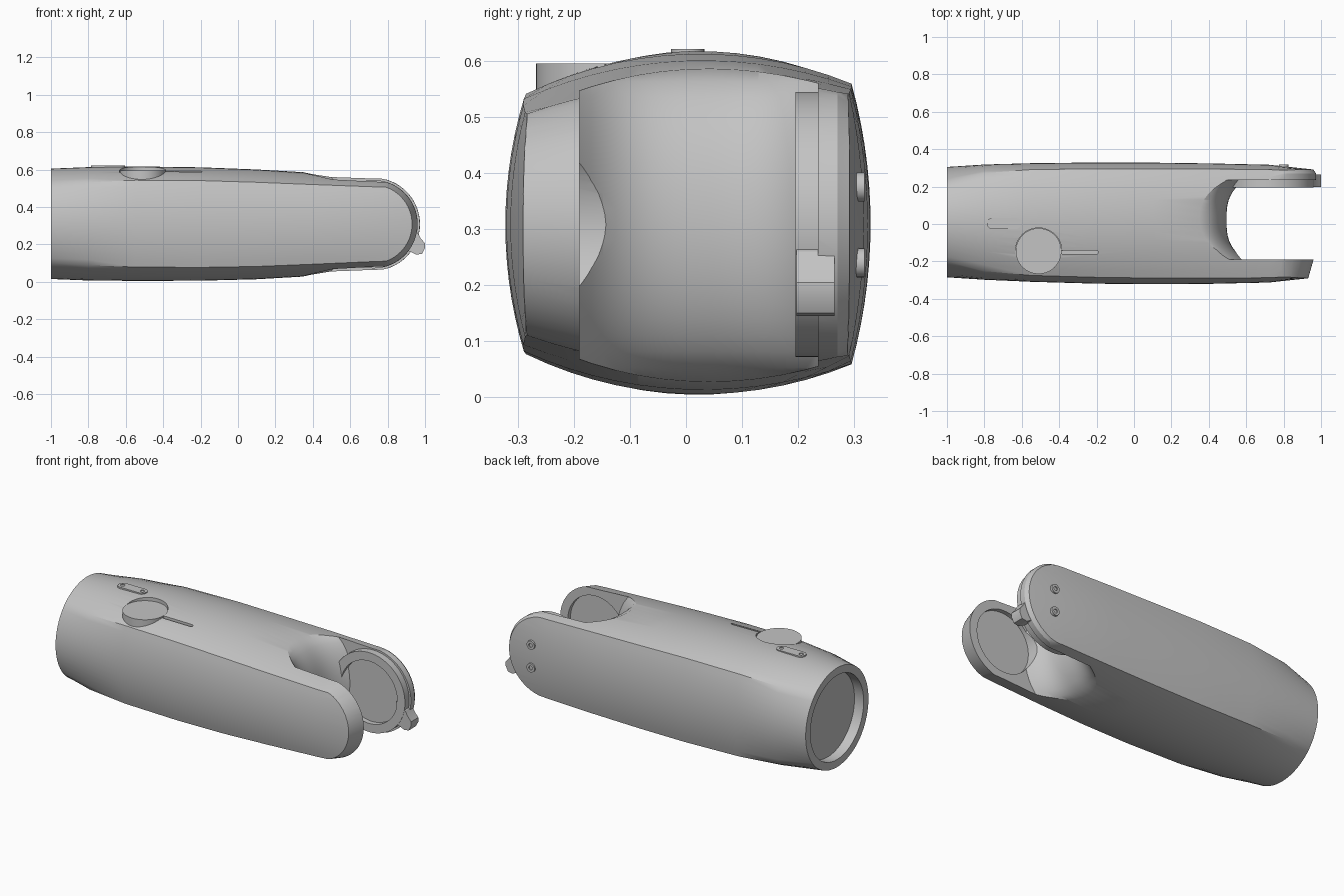
import bpy, bmesh, math
from math import pi, sin, cos, sqrt

old = bpy.data.objects.get("Cube")
if old:
    bpy.data.objects.remove(old, do_unlink=True)

grey = bpy.data.materials.new("satin_grey")
grey.use_nodes = True
GREY = (0.55, 0.55, 0.55, 1)
grey.diffuse_color = GREY
grey.node_tree.nodes["Principled BSDF"].inputs["Base Color"].default_value = GREY


def loft(name, rings):
    """Closed solid skinned through rings of equal point count."""
    bm = bmesh.new()
    rows = [[bm.verts.new(p) for p in ring] for ring in rings]
    n = len(rows[0])
    for a, b in zip(rows, rows[1:]):
        for i in range(n):
            j = (i + 1) % n
            bm.faces.new((a[i], a[j], b[j], b[i]))
    bm.faces.new(rows[0])
    bm.faces.new(rows[-1])
    bmesh.ops.recalc_face_normals(bm, faces=bm.faces)
    me = bpy.data.meshes.new(name)
    bm.to_mesh(me)
    bm.free()
    me.materials.append(grey)
    ob = bpy.data.objects.new(name, me)
    bpy.context.collection.objects.link(ob)
    return ob


def prism(name, pts, lo, hi, axis):
    """Extrude a 2D outline along x, y or z."""
    place = {"x": lambda p, d: (d, p[0], p[1]),
             "y": lambda p, d: (p[0], d, p[1]),
             "z": lambda p, d: (p[0], p[1], d)}[axis]
    return loft(name, [[place(p, d) for p in pts] for d in (lo, hi)])


def circle(u, v, r, n=64):
    return [(u + r * cos(2 * pi * i / n), v + r * sin(2 * pi * i / n)) for i in range(n)]


def stadium(u, v, half, r, n=12):
    pts = []
    for s in (1, -1):
        for i in range(n + 1):
            a = -pi / 2 + pi * i / n
            pts.append((u + s * (half + r * cos(a)), v + s * r * sin(a)))
    return pts


def cut(target, cutter, op="DIFFERENCE"):
    mod = target.modifiers.new("cut", "BOOLEAN")
    mod.operation, mod.solver, mod.object = op, "EXACT", cutter
    bpy.context.view_layer.objects.active = target
    bpy.ops.object.modifier_apply(modifier=mod.name)
    bpy.data.objects.remove(cutter, do_unlink=True)


def arc(p, q, sag, n=14):
    """Circular arc from p towards q, bulging to the right of travel."""
    dx, dy = (q[0] - p[0]) / 2, (q[1] - p[1]) / 2
    c = sqrt(dx * dx + dy * dy)
    R, half = (c * c + sag * sag) / (2 * sag), 2 * math.atan(sag / c)
    out = []
    for i in range(n):
        a = half * (2 * i / n - 1)
        t, b = R * sin(a) / c, (R * cos(a) - R + sag) / c
        out.append((p[0] + dx + dx * t + dy * b, p[1] + dy + dy * t - dx * b))
    return out


# Tube body: x, y centre, z centre, corner width, front and back corner height, width, height
SECTIONS = [(-1.0, .01, .31, .21, .21, .21, .295, .295),
            (-.8, .01, .31, .262, .222, .23, .308, .303),
            (-.55, .008, .311, .283, .232, .245, .317, .306),
            (-.2, .005, .309, .29, .232, .25, .324, .303),
            (.1, .003, .307, .292, .225, .247, .325, .293),
            (.4, .002, .307, .292, .213, .242, .322, .275),
            (.72, .002, .308, .289, .2, .234, .315, .256),
            (1.0, .002, .308, .275, .19, .23, .285, .25)]
rings = []
for x, cy, cz, w, hf, hb, W, H in SECTIONS:
    cs = [(-w, -hf), (w, -hb), (w, hb), (-w, hf)]
    sag = [H - (hf + hb) / 2, W - w] * 2
    ring = [p for k in range(4) for p in arc(cs[k], cs[(k + 1) % 4], sag[k])]
    rings.append([(x, cy + y, cz + z) for y, z in ring])
body = loft("body", rings)

# Rounded, chamfered prong ends
HX, HZ = .725, .308
rings = []
for y, r in ((-.4, .16), (-.285, .208), (-.18, .238), (.27, .248), (.29, .235), (.4, .17)):
    half = [(HX + r * cos(a), HZ + r * sin(a)) for a in (pi * i / 32 - pi / 2 for i in range(33))]
    outline = half + [(.1, HZ + .4), (-1.2, HZ + .4), (-1.2, HZ - .4), (.1, HZ - .4)]
    rings.append([(px, y, pz) for px, pz in outline])
cut(body, loft("end_shape", rings), "INTERSECT")

# Slot between the prongs, with a convex saddle floor
rings = []
for i in range(25):
    dz = -.34 + .68 * i / 24
    left = .32 + .175 * sqrt(max(0, 1 - (dz / .285) ** 2))
    edge = []
    for k in range(21):
        u = k / 10 - 1
        edge.append((left + .095 * abs(u) ** 3, .0225 + .2125 * u, HZ + dz))
    rings.append(edge + [(1.2, .235, HZ + dz), (1.2, -.19, HZ + dz)])
cut(body, loft("slot", rings))

# Recesses: open end, front prong pocket, button seat, slider groove
cut(body, prism("end_recess", circle(.01, .31, .25), -1.1, -.94, "x"))
cut(body, prism("pocket", circle(HX, HZ, .185), -.215, -.1, "y"))
cut(body, prism("button_seat", circle(-.51, -.145, .124), .585, .8, "z"))
cut(body, prism("groove", stadium(-.29, -.152, .09, .009), .572, .8, "z"))

# Raised bearing ring on the back prong
bearing = prism("bearing_ring", circle(HX, HZ, .236), .195, .25, "y")
cut(bearing, prism("pocket", circle(HX, HZ, .185), .1, .225, "y"))

# Small parts
lug = prism("end_lug", [(.9, .3), (.962, .26), (.975, .235), (1.0, .205), (1.0, .18),
                        (.985, .15), (.955, .145), (.9, .17)], .197, .265, "y")
button = prism("button", circle(-.51, -.145, .122), .5, .595, "z")
badge = prism("top_plate", stadium(-.695, .003, .062, .03), .6, .621, "z")
for s in (-1, 1):
    cut(badge, prism("hole", circle(-.695 + s * .065, .003, .012, 20), .617, .7, "z"))
parts = [body, bearing, lug, button, badge]
for label, z in (("upper", .375), ("lower", .24)):
    boss = prism(label + "_screw", circle(.8, z, .026, 24), .29, .318, "y")
    cut(boss, prism("hole", circle(.8, z, .012, 20), .312, .4, "y"))
    parts.append(boss)

# Smooth curves with crisp edges
bpy.ops.object.select_all(action="DESELECT")
for ob in parts:
    ob.select_set(True)
bpy.context.view_layer.objects.active = body
bpy.ops.object.shade_smooth_by_angle(angle=math.radians(28))
